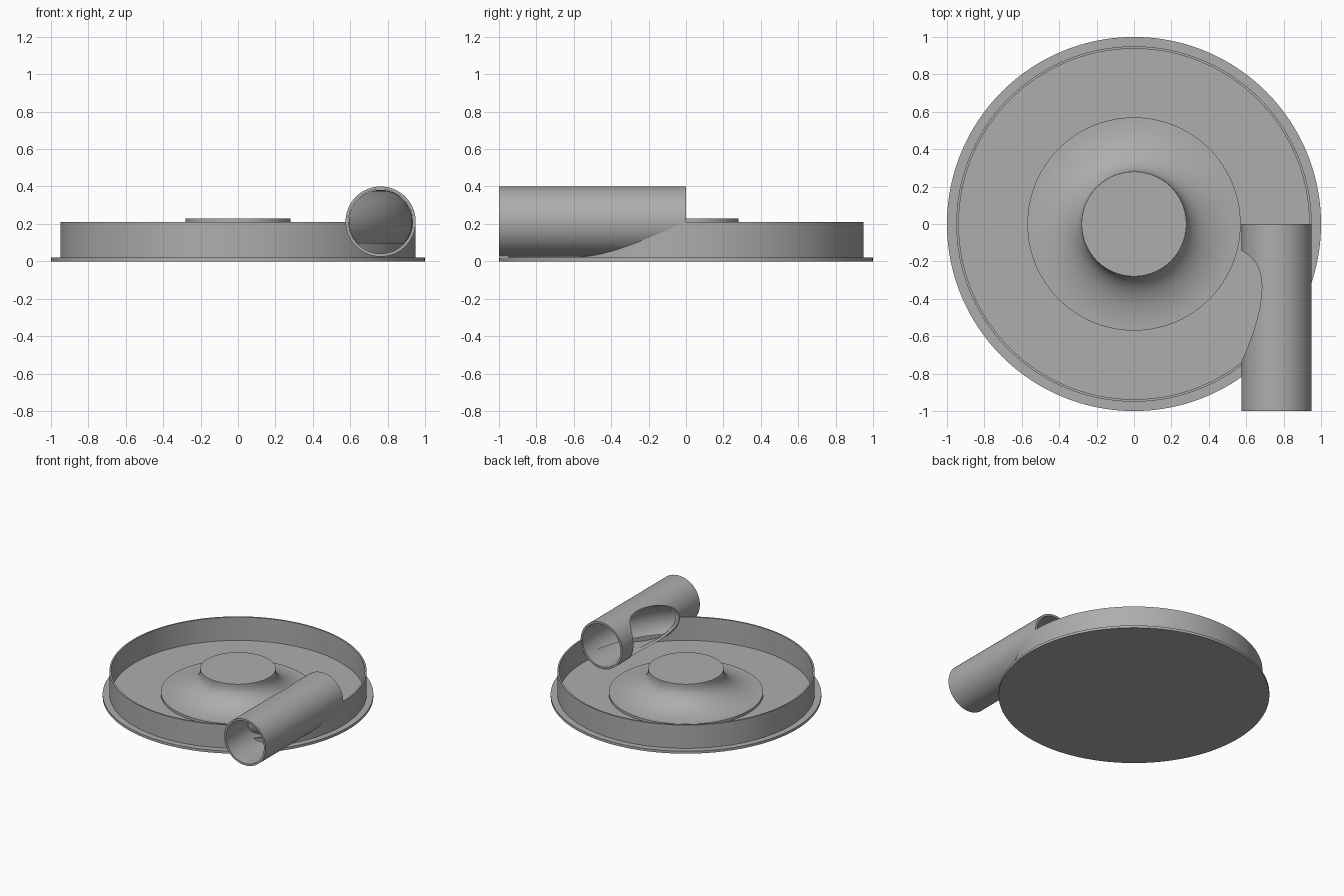
import bpy, bmesh
from math import sin, cos, acos, pi, radians

cube = bpy.data.objects.get("Cube")
if cube:
    bpy.data.objects.remove(cube, do_unlink=True)

grey = bpy.data.materials.new("plain_grey")
grey.use_nodes = True
grey.diffuse_color = (0.42, 0.42, 0.42, 1)
grey.node_tree.nodes["Principled BSDF"].inputs["Base Color"].default_value = (0.42, 0.42, 0.42, 1)

PIPE_X, PIPE_Z = 0.7625, 0.2125      # pipe axis, also the ring radius of the swirl channel
PIPE_R, BORE_R, CHANNEL_R = 0.1875, 0.1715, 0.17
FLOOR, WALL_TOP, WALL_IN, WALL_OUT = 0.02, 0.21, 0.937, 0.95
STRIP_TOP = 0.1


def make_object(name, bm, recalc=True):
    if recalc:
        bmesh.ops.recalc_face_normals(bm, faces=bm.faces)
    mesh = bpy.data.meshes.new(name)
    bm.to_mesh(mesh)
    bm.free()
    mesh.materials.append(grey)
    obj = bpy.data.objects.new(name, mesh)
    bpy.context.collection.objects.link(obj)
    return obj


def lathe(name, profile, closed=False, steps=160):
    """Turn an (r, z) profile around the z axis."""
    bm = bmesh.new()
    verts = [bm.verts.new((r, 0, z)) for r, z in profile]
    edges = [bm.edges.new(pair) for pair in zip(verts, verts[1:])]
    if closed:
        edges.append(bm.edges.new((verts[-1], verts[0])))
    bmesh.ops.spin(bm, geom=verts + edges, cent=(0, 0, 0), axis=(0, 0, 1),
                   angle=2 * pi, steps=steps, use_merge=True)
    bmesh.ops.remove_doubles(bm, verts=bm.verts, dist=1e-5)
    return make_object(name, bm)


def rod(name, radius, y0, y1, start=0, end=360, count=96):
    """Prism along y at the pipe axis; a partial arc gives a flat-bottomed rod."""
    bm = bmesh.new()
    span = radians(end - start)
    n = count if end - start == 360 else count + 1
    angles = [radians(start) + span * i / count for i in range(n)]
    face = bm.faces.new([bm.verts.new((PIPE_X + radius * cos(a), y0, PIPE_Z + radius * sin(a)))
                         for a in angles])
    extruded = bmesh.ops.extrude_face_region(bm, geom=[face])["geom"]
    bmesh.ops.translate(bm, vec=(0, y1 - y0, 0),
                        verts=[v for v in extruded if isinstance(v, bmesh.types.BMVert)])
    if len(bm.faces) == n + 1:
        bm.faces.new(list(reversed(face.verts)))
    return make_object(name, bm)


def cut(target, cutter):
    mod = target.modifiers.new("cut", "BOOLEAN")
    mod.operation, mod.solver, mod.object = "DIFFERENCE", "EXACT", cutter
    cutter.hide_render = True
    bpy.context.view_layer.objects.active = target
    bpy.ops.object.modifier_apply(modifier=mod.name)
    bpy.data.objects.remove(cutter, do_unlink=True)


# Base plate with its projecting rim
base = lathe("base_plate", [(0, 0), (1, 0), (1, FLOOR), (0, FLOOR)])

# Outer wall, opened where the pipe bore passes through it
wall = lathe("outer_wall", [(WALL_IN, FLOOR), (WALL_OUT, FLOOR),
                            (WALL_OUT, WALL_TOP), (WALL_IN, WALL_TOP)], closed=True)
cut(wall, rod("wall_cutter", BORE_R + 0.003, -1.1, -0.002, -41, 221))

# Flared hub: thin lip, concave sweep, short neck and flat top
flare = [(0.57 - 0.29 * sin(t), 0.21 - 0.17 * cos(t))
         for t in (i * pi / 32 for i in range(17))]
hub = lathe("flared_hub", [(0.57, FLOOR)] + flare + [(0.28, 0.23), (0, 0.23)])

# Inlet pipe, bored through and opened by the ring-shaped swirl channel
pipe = rod("inlet_pipe", PIPE_R, -1, 0)
cut(pipe, rod("bore_cutter", BORE_R, -1.1, 0.1))
ring = [(PIPE_X + CHANNEL_R * cos(a), PIPE_Z + CHANNEL_R * sin(a))
        for a in (i * pi / 32 for i in range(64))]
cut(pipe, lathe("channel_cutter", ring, closed=True))

# Curved guide inside the pipe, following the outer side of the channel
bm = bmesh.new()
rows = []
low = -acos((1 - ((PIPE_Z - STRIP_TOP) / CHANNEL_R) ** 2) ** 0.5)
for i in range(25):
    tilt = low + (pi / 2 - 0.02 - low) * i / 24
    r = PIPE_X + CHANNEL_R * cos(tilt)
    reach = acos(min(1, 2 * PIPE_X / r - 1))
    rows.append([bm.verts.new((r * cos(reach * j / 32), -r * sin(reach * j / 32),
                               PIPE_Z + CHANNEL_R * sin(tilt))) for j in range(33)])
for a, b in zip(rows, rows[1:]):
    for j in range(32):
        bm.faces.new((a[j + 1], a[j], b[j], b[j + 1]))
bmesh.ops.recalc_face_normals(bm, faces=bm.faces)
guide = make_object("swirl_guide", bm, recalc=False)

# Smooth shading with crisp edges
bpy.ops.object.select_all(action="DESELECT")
for obj in (base, wall, hub, pipe, guide):
    obj.select_set(True)
bpy.context.view_layer.objects.active = base
bpy.ops.object.shade_smooth_by_angle(angle=radians(30))
